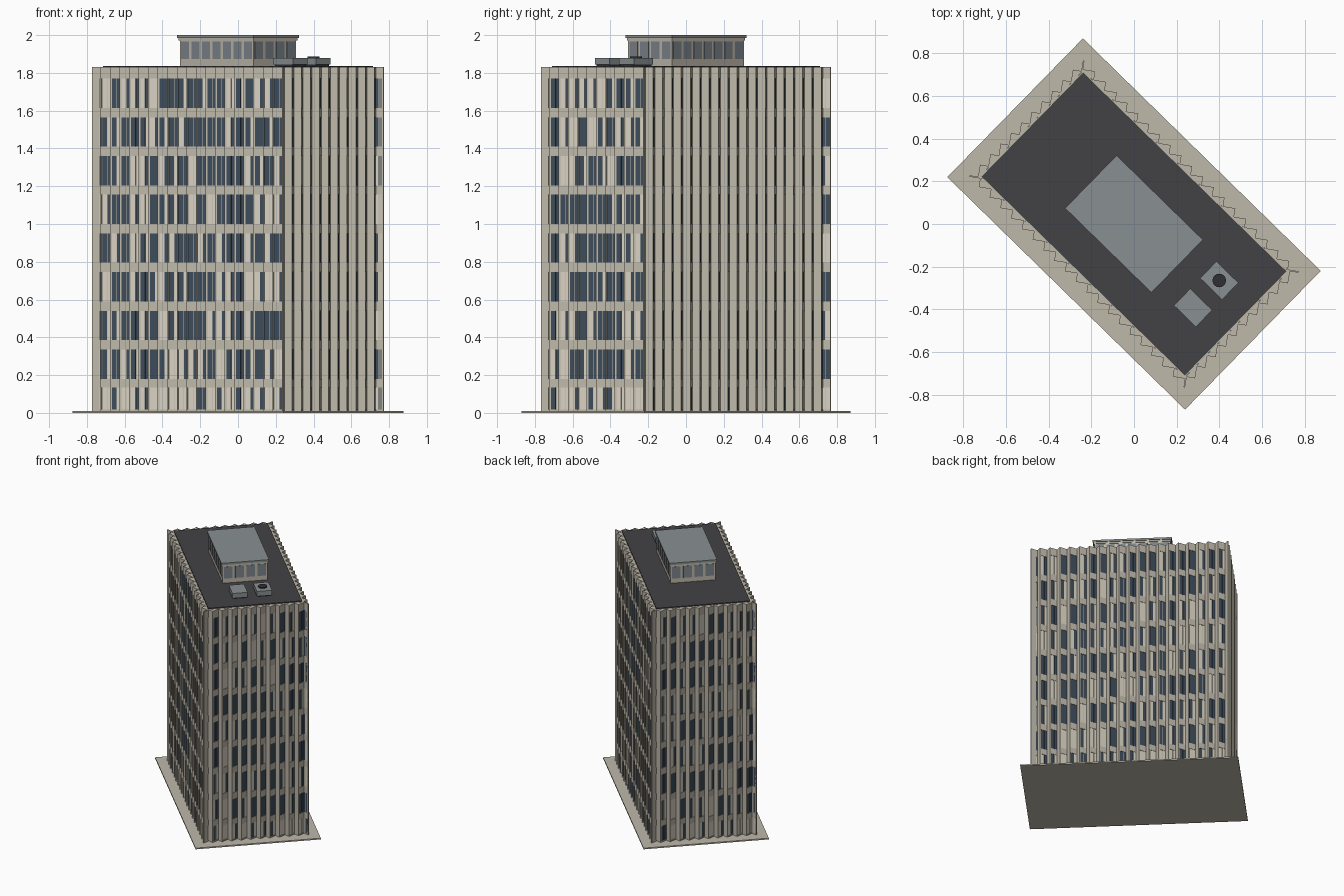
import bpy, bmesh, random
from math import radians, sin, cos
from mathutils import Vector

if "Cube" in bpy.data.objects:
    bpy.data.objects.remove(bpy.data.objects["Cube"])

random.seed(7)
ROT = radians(-44.35)          # whole tower is turned on plan
A, B = 0.707, 0.381            # half size to the tips of the saw-tooth facade
NL, NS = 20, 11                # bays on long and short sides
TILT = radians(35)
TOP = 1.83


def material(name, rgb):
    m = bpy.data.materials.new(name)
    m.diffuse_color = (*rgb, 1)
    m.use_nodes = True
    m.node_tree.nodes["Principled BSDF"].inputs["Base Color"].default_value = m.diffuse_color
    return m


CONCRETE = material("concrete", (0.52, 0.48, 0.40))
GLASS = material("dark_glass", (0.045, 0.07, 0.10))
BLIND = material("blind", (0.68, 0.64, 0.53))
ROOF = material("roof_felt", (0.055, 0.053, 0.06))
METAL = material("grey_metal", (0.25, 0.28, 0.29))
PALE = material("penthouse_glass", (0.20, 0.23, 0.26))
DARK = material("dark_metal", (0.03, 0.03, 0.035))


def prism(bm, pts, z0, z1):
    """Extrude a plan outline (counter-clockwise) between two heights."""
    lo = [bm.verts.new((p[0], p[1], z0)) for p in pts]
    hi = [bm.verts.new((p[0], p[1], z1)) for p in pts]
    bm.faces.new(lo[::-1])
    bm.faces.new(hi)
    n = len(pts)
    for i in range(n):
        j = (i + 1) % n
        bm.faces.new((lo[i], lo[j], hi[j], hi[i]))


def wall(bm, p, q, s0, s1, z0, z1):
    """Box along p-q, from offset s0 to s1 on its outward (right) side."""
    d = (q - p).normalized()
    n = Vector((d.y, -d.x))
    prism(bm, [p + n * s1, q + n * s1, q + n * s0, p + n * s0], z0, z1)


def finish(bm, name, mat):
    bmesh.ops.recalc_face_normals(bm, faces=bm.faces)
    me = bpy.data.meshes.new(name)
    bm.to_mesh(me)
    bm.free()
    me.materials.append(mat)
    ob = bpy.data.objects.new(name, me)
    ob.rotation_euler.z = ROT
    bpy.context.collection.objects.link(ob)
    return ob


def rect(a, b, c=(0, 0)):
    return [Vector((c[0] + x * a, c[1] + y * b)) for x, y in ((-1, -1), (1, -1), (1, 1), (-1, 1))]


def block(name, a, b, z0, z1, mat, c=(0, 0)):
    bm = bmesh.new()
    prism(bm, rect(a, b, c), z0, z1)
    return finish(bm, name, mat)


def to_local(x, y):
    return (x * cos(ROT) + y * sin(ROT), -x * sin(ROT) + y * cos(ROT))


# Ground slab, core and roof
block("ground_slab", 0.78, 0.455, 0, 0.01, CONCRETE)
block("core", A - 0.034, B - 0.034, 0.01, TOP, CONCRETE)
block("roof_deck", 0.667, 0.341, TOP - 0.01, TOP + 0.007, ROOF)

# Saw-tooth facade: each bay has a window wall turned inward and a solid fin
floors = [(0.018, 0.135)] + [(0.18 + 0.205 * k, 0.335 + 0.205 * k) for k in range(8)]
bands = [(0.01, 0.018)] + [(f[1], g[0]) for f, g in zip(floors, floors[1:])] + [(floors[-1][1], TOP)]
R = 0.006
fins, teeth, spandrels, glass, blinds = (bmesh.new() for _ in range(5))
corners = rect(A, B)
for side in range(4):
    start, end = corners[side], corners[(side + 1) % 4]
    count = (NL, NS)[side % 2]
    step = (end - start) / count
    d = step.normalized()
    inward = Vector((-d.y, d.x))
    run = (d * cos(TILT) + inward * sin(TILT)) * step.length * cos(TILT)
    back = Vector((-run.y, run.x)).normalized() * R
    for i in range(count):
        tip = start + step * i
        valley = tip + run
        wall(fins, valley, tip + step, 0, 0.007, 0.01, TOP)
        if i:
            prism(teeth, [tip + back, valley + back, valley - step], 0.01, TOP - 0.001)
        for z0, z1 in bands:
            wall(spandrels, tip, valley, -R, 0, z0, z1)
        for level, (z0, z1) in enumerate(floors):
            for s0, s1 in ((0.04, 0.48), (0.52, 0.96)):
                shaded = random.random() < (0.65 if level == 0 else 0.3)
                wall(blinds if shaded else glass, tip + run * s0, tip + run * s1,
                     -R - 0.001, -R + 0.003, z0, z1)
finish(fins, "facade_fins", CONCRETE)
finish(teeth, "facade_teeth", CONCRETE)
finish(spandrels, "spandrels", CONCRETE)
finish(glass, "window_panes", GLASS)
finish(blinds, "window_blinds", BLIND)

# Rooftop plant room with a row of panes on each side and an overhanging lid
PA, PB = 0.272, 0.162
block("penthouse_walls", PA, PB, TOP, 1.98, CONCRETE)
block("penthouse_lid_trim", PA + 0.005, PB + 0.005, 1.972, 1.985, CONCRETE)
block("penthouse_lid", PA + 0.011, PB + 0.011, 1.985, 2.0, METAL)
panes = bmesh.new()
corners = rect(PA, PB)
for side in range(4):
    start, end = corners[side], corners[(side + 1) % 4]
    count = (7, 4)[side % 2]
    step = (end - start) / count
    for i in range(count):
        wall(panes, start + step * (i + 0.12), start + step * (i + 0.88), -0.002, 0.002, 1.873, 1.965)
finish(panes, "penthouse_panes", PALE)

# Two rooftop cooling units, one with a fan
fan_at = to_local(0.40, -0.265)
for name, c in (("cooling_unit_fan_side", fan_at), ("cooling_unit_plain", to_local(0.277, -0.393))):
    block(name + "_base", 0.066, 0.05, TOP, 1.845, DARK, c)
    block(name, 0.072, 0.055, 1.845, 1.88, METAL, c)
bm = bmesh.new()
bmesh.ops.create_cone(bm, cap_ends=True, segments=16, radius1=0.032, radius2=0.032, depth=0.012)
bmesh.ops.translate(bm, verts=bm.verts, vec=(*fan_at, 1.882))
finish(bm, "cooling_fan", DARK)
